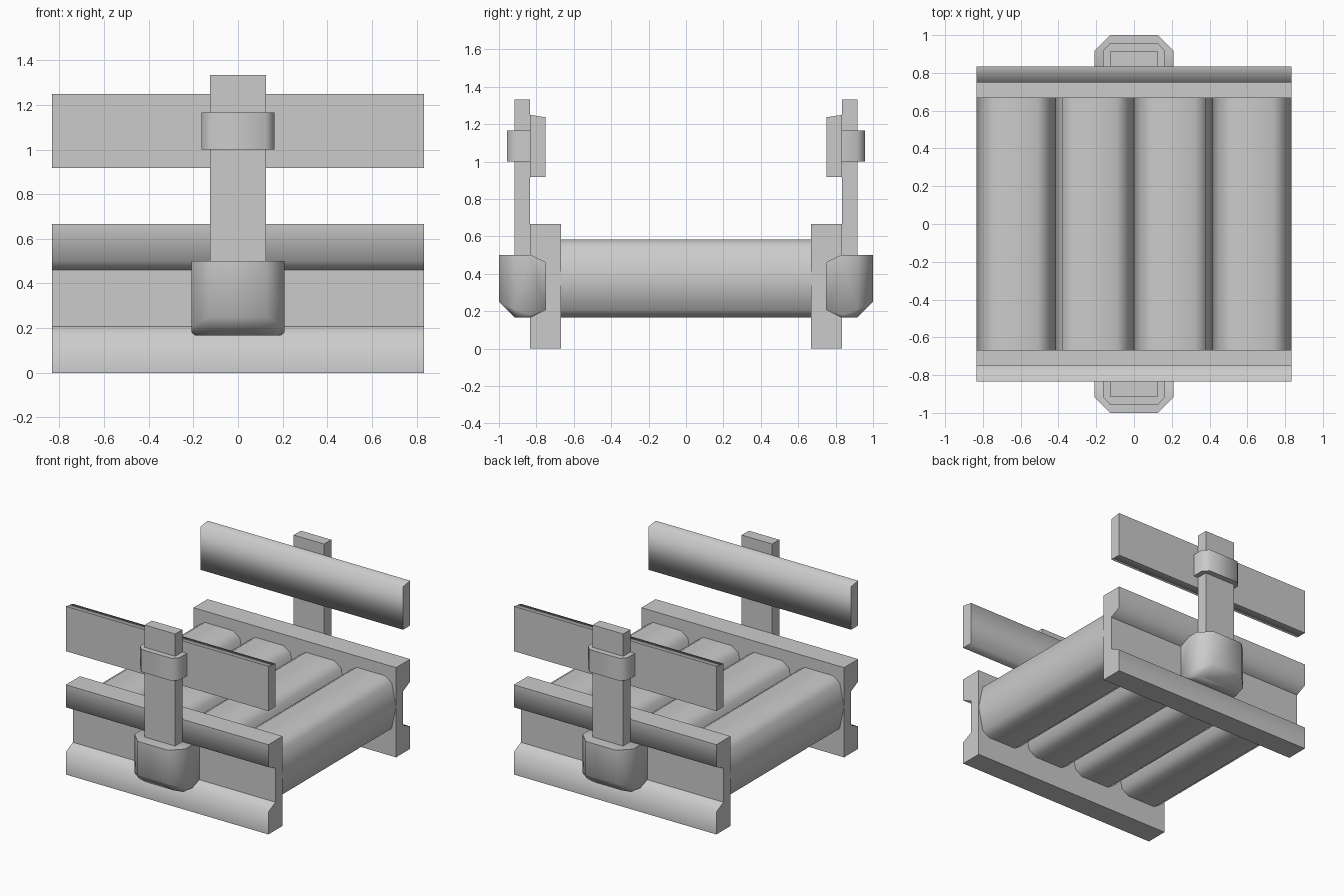
import bpy, bmesh, math
from mathutils import Vector

if "Cube" in bpy.data.objects:
    bpy.data.objects.remove(bpy.data.objects["Cube"])


def finish(name, bm, limit=None, smooth=None, mirror=True):
    """Shade a mesh by angle limit or a face list, and mirror it front to back."""
    bmesh.ops.recalc_face_normals(bm, faces=bm.faces[:])
    for f in bm.faces:
        f.smooth = (f in smooth) if smooth is not None else limit is not None
    if limit is not None:
        for e in bm.edges:
            e.smooth = e.calc_face_angle(0) < math.radians(limit)
    me = bpy.data.meshes.new(name)
    bm.to_mesh(me)
    bm.free()
    ob = bpy.data.objects.new(name, me)
    bpy.context.collection.objects.link(ob)
    if mirror:
        m = ob.modifiers.new("front_to_back", 'MIRROR')
        m.use_axis = (False, True, False)
        m.use_mirror_merge = False
    return ob


def prism(name, points, direction, smooth_sides=None, limit=None, mirror=True):
    """Extrude a closed outline along a direction; side i joins point i to i+1."""
    bm = bmesh.new()
    a = [bm.verts.new(p) for p in points]
    b = [bm.verts.new(Vector(p) + Vector(direction)) for p in points]
    n = len(a)
    bm.faces.new(a)
    bm.faces.new(b)
    sides = [bm.faces.new((a[i], a[(i + 1) % n], b[(i + 1) % n], b[i])) for i in range(n)]
    smooth = None if smooth_sides is None else [sides[i] for i in smooth_sides]
    return finish(name, bm, limit, smooth, mirror)


X = 0.833

# Channelled side beams: sloped lips above and below an outer groove
beam = [(-.667, .667), (-.833, .667), (-.833, .5), (-.75, .46),
        (-.75, .208), (-.833, .167), (-.833, 0), (-.667, 0)]
prism("side_beam", [(-X, y, z) for y, z in beam], (2 * X, 0, 0), smooth_sides=(1, 2, 4, 5))

# Upper rails
rail = [(-.833, .917), (-.75, .917), (-.75, 1.237), (-.833, 1.25)]
prism("upper_rail", [(-X, y, z) for y, z in rail], (2 * X, 0, 0), smooth_sides=(0, 1, 2))

# Four rounded deck logs lying between the beams
quarter = [(.172, .17), (.115, .208)]
log = ([(.208, 0)] + quarter + [(-x, z) for x, z in reversed(quarter)]
       + [(-.208, 0)] + [(-x, -z) for x, z in quarter] + [(x, -z) for x, z in reversed(quarter)])
for i in range(4):
    cx = (i - 1.5) * .4165
    prism(f"deck_log_{i + 1}", [(cx + x, -.667, .375 + z) for x, z in log],
          (0, 1.334, 0), limit=60, mirror=False)

# Posts that carry the rails
prism("post", [(-.125, -.917, .4), (.125, -.917, .4), (.125, -.833, .4), (-.125, -.833, .4)],
      (0, 0, .933))

# Bands that clamp the posts to the rails
band = [(-.163, -.833), (-.163, -.917), (-.125, -.958),
        (.125, -.958), (.163, -.917), (.163, -.833)]
prism("band", [(x, y, 1.0) for x, y in band], (0, 0, .167), limit=60)

# Post sockets: chamfered cups seated in the beam grooves
half = [(.208, -.833, .5), (.208, -.917, .5), (.125, -1, .5),
        (.208, -.75, .46), (.208, -.75, .208),
        (.208, -.833, .18), (.208, -.917, .21), (.125, -1, .25),
        (.19, -.833, .167), (.18, -.9, .167), (.11, -.917, .167)]
bm = bmesh.new()
for s in (-1, 1):
    for x, y, z in half:
        bm.verts.new((s * x, y, z))
bmesh.ops.convex_hull(bm, input=bm.verts[:])
bmesh.ops.dissolve_limit(bm, angle_limit=.02, verts=bm.verts[:], edges=bm.edges[:])
finish("post_socket", bm, limit=60)
